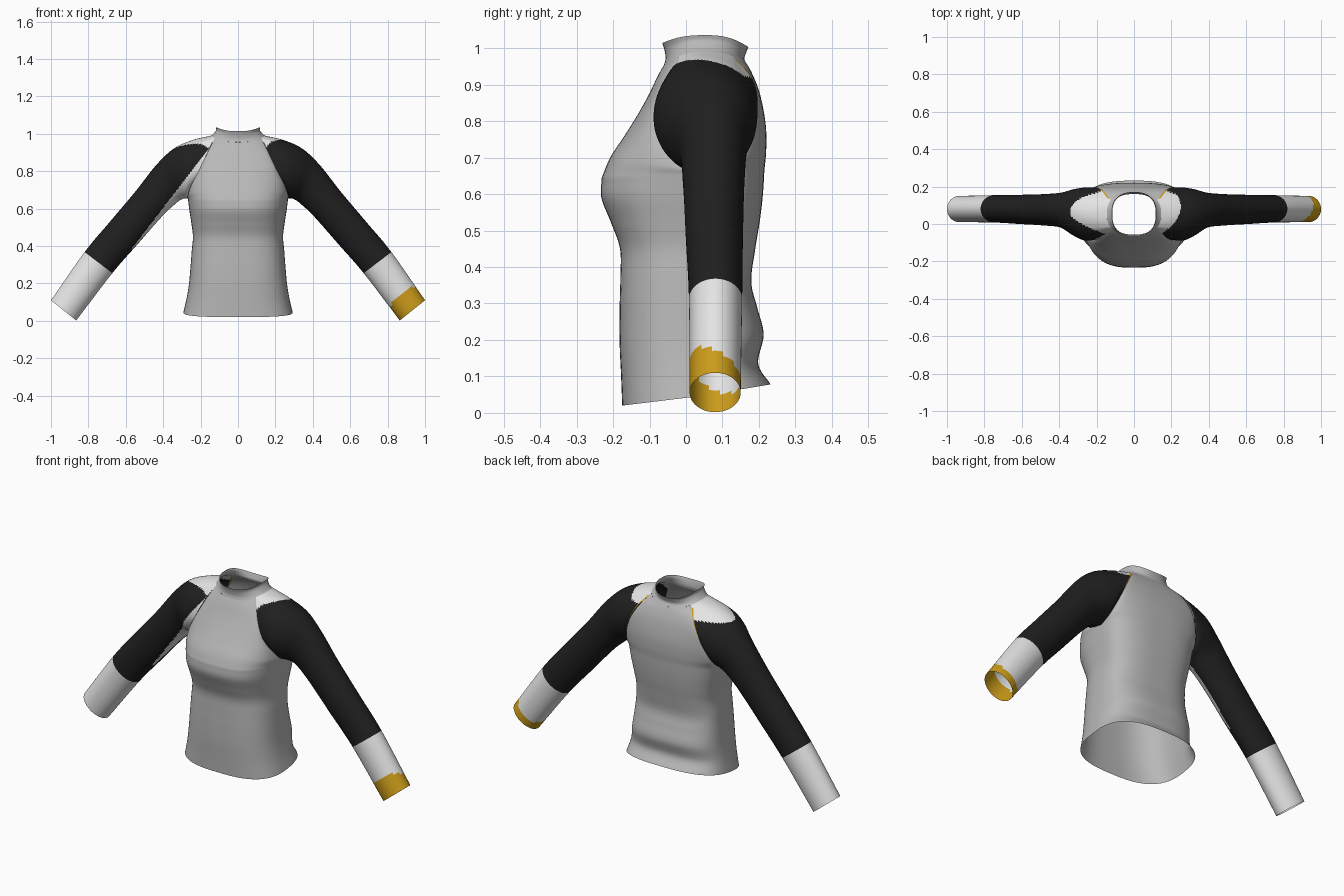
import bpy, bmesh, math
from mathutils import Vector as V

if "Cube" in bpy.data.objects:
    bpy.data.objects.remove(bpy.data.objects["Cube"])


def material(name, c):
    m = bpy.data.materials.new(name)
    m.diffuse_color = (*c, 1)
    m.use_nodes = True
    m.node_tree.nodes["Principled BSDF"].inputs["Base Color"].default_value = m.diffuse_color
    return m


GREY = material("body grey", (0.48, 0.48, 0.48))
WHITE = material("light white", (0.78, 0.78, 0.78))
BLACK = material("sleeve black", (0.014, 0.014, 0.014))
GOLD = material("gold", (0.60, 0.33, 0.01))


def spline(pts, t):
    """Catmull-Rom through vectors of any size, t in 0..1."""
    pts = [V(p) for p in pts]
    s = min(max(t, 0), 1) * (len(pts) - 1)
    i = min(int(s), len(pts) - 2)
    f = s - i
    b, c = pts[i], pts[i + 1]
    a = pts[i - 1] if i else b * 2 - c
    d = pts[i + 2] if i + 2 < len(pts) else c * 2 - b
    return b + ((c - a) + ((a * 2 - b * 5 + c * 4 - d) + (b * 3 - c * 3 + d - a) * f) * f) * (f * 0.5)


def grid(bm, rows, flip=False, pick=None):
    """Skin a list of point rows; pick(center, row, col) gives the material index."""
    vs = [[bm.verts.new(p) for p in r] for r in rows]
    for i in range(len(rows) - 1):
        for j in range(len(rows[0]) - 1):
            q = [vs[i][j], vs[i][j + 1], vs[i + 1][j + 1], vs[i + 1][j]]
            f = bm.faces.new(q[::-1] if flip else q)
            f.smooth = True
            if pick:
                f.material_index = pick(f.calc_center_median(), i, j)


def finish(bm, name, mats):
    bmesh.ops.remove_doubles(bm, verts=bm.verts, dist=0.0002)
    me = bpy.data.meshes.new(name)
    bm.to_mesh(me)
    bm.free()
    for m in mats:
        me.materials.append(m)
    ob = bpy.data.objects.new(name, me)
    bpy.context.collection.objects.link(ob)


def spow(v, e):
    return math.copysign(abs(v) ** e, v)


def neck(deg, rx=0.145, yc=0.055, ry=0.115, zs=0.99, zf=0.955, zb=0.952):
    """Neck loop: 0 is the front, 90 is +x, 180 is the back."""
    s, c = math.sin(math.radians(deg)), math.cos(math.radians(deg))
    drop = (zs - zf) if c > 0 else (zs - zb)
    return V((rx * spow(s, .8), yc - ry * spow(c, .8), zs - drop * c * c))


# Raglan seams and centre lines above the armpit
SEAM_F = [(.268, .07, .655), (.268, 0, .672), (.250, -.055, .725), (.216, -.085, .79),
          (.182, -.078, .86), (.152, -.052, .925), neck(55)]
SEAM_B = [(.268, .07, .655), (.265, .13, .69), (.245, .175, .76), (.215, .196, .84),
          (.172, .183, .915), neck(125)]
MID_F = [(0, -.231, .645), (0, -.208, .70), (0, -.172, .755), (0, -.137, .81),
         (0, -.106, .865), (0, -.083, .915), neck(0)]
MID_B = [(0, .215, .665), (0, .22, .72), (0, .219, .79), (0, .205, .87), (0, .187, .92), neck(180)]
# Lower body: half width, side y, side z, front y, front z, back y, back z
LOWER = [(.292, .03, .045, -.175, .020, .232, .078), (.275, .03, .12, -.178, .10, .198, .135),
         (.262, .03, .20, -.182, .19, .213, .215), (.253, .03, .30, -.182, .29, .195, .29),
         (.247, .035, .38, -.180, .37, .179, .36), (.241, .04, .45, -.181, .45, .190, .45),
         (.249, .05, .52, -.205, .52, .203, .53), (.260, .06, .59, -.232, .59, .211, .60),
         (.268, .07, .655, -.231, .645, .215, .665)]
STEPS = 40


def panel_row(side, mid, ea, eb, back, blend=0.0):
    row = []
    for k in range(-24, 25):
        a = k / 24 * math.pi / 2
        s, c = math.sin(a), max(math.cos(a), 0) if abs(k) < 24 else 0
        w = c ** eb
        p = V((side.x * spow(s, ea), side.y + (mid.y - side.y) * w, side.z + (mid.z - side.z) * w))
        n = neck(180 - k / 24 * 55 if back else k / 24 * 55)
        row.append(p.lerp(n, blend))
    return row[::-1] if back else row


# Body: front and back panels
bm = bmesh.new()
for back in (False, True):
    rows = []
    for i in range(60):
        r = spline(LOWER, i / 60)
        mid = V((0, r[5], r[6])) if back else V((0, r[3], r[4]))
        rows.append(panel_row(V(r[:3]), mid, .72, .72, back))
    for i in range(STEPS + 1):
        t = i / STEPS
        side = spline(SEAM_B if back else SEAM_F, t)
        mid = spline(MID_B if back else MID_F, t)
        rows.append(panel_row(side, mid, .72 + .28 * t, .72 + .7 * t, back, t ** 5))
    grid(bm, rows)
finish(bm, "body", [GREY])

# Collar band
bm = bmesh.new()
ang = [i * 5 for i in range(73)]
base = [neck(a) for a in ang]
low = [neck(a, .132, .052, .108, 1.000, .972, .970) for a in ang]
high = [neck(a, .117, .053, .112, 1.020, .995, .988) for a in ang]
top = [neck(a, .118, .053, .118, 1.036, 1.014, 1.003) for a in ang]
grid(bm, [[spline(c, t / 12) for c in zip(base, low, high, top)] for t in range(13)])
finish(bm, "collar", [GREY])

# Sleeve rings: top x, z, bottom x, z, front y, back y
RINGS = [(.245, .966, .283, .655, -.088, .195), (.345, .920, .300, .650, -.062, .186),
         (.440, .830, .330, .630, -.020, .168), (.550, .690, .405, .560, -.008, .160),
         (.685, .530, .535, .412, .000, .156), (.820, .368, .672, .255, .008, .154),
         (1.00, .110, .865, .002, .010, .150)]
NECK_STEPS = 10
HALF = STEPS + NECK_STEPS
SEG = 22


def seam_loop():
    f = [spline(SEAM_F, i / STEPS) for i in range(STEPS + 1)]
    n = [neck(55 + 70 * i / (2 * NECK_STEPS)) for i in range(1, 2 * NECK_STEPS)]
    b = [spline(SEAM_B, 1 - i / STEPS) for i in range(STEPS + 1)]
    return f + n + b


def ring(tx, tz, bx, bz, y0, y1):
    out = []
    for j in range(2 * HALF + 1):
        a = math.pi * j / HALF
        w = (1 - math.cos(a)) / 2
        out.append(V((bx + (tx - bx) * w, (y0 + y1) / 2 - (y1 - y0) / 2 * math.sin(a), bz + (tz - bz) * w)))
    return out


def sleeve_colour(sign):
    end, axis = V((.932, 0, .056)), V((.64, 0, -.77))

    def pick(p, i, j):
        x = abs(p.x)
        if i < 2 and HALF + NECK_STEPS < j < 2 * HALF - 12:      # piping on back seam
            return 2
        if i >= 6 * SEG:                                         # cuff
            d = (end - V((x, 0, p.z))).dot(axis)
            return 2 if sign > 0 and d < .075 - .5 * (p.y - .08) else 1
        lim = .25 - 5 * (p.y - .09) ** 2 if sign > 0 else .36 - 10 * (p.y - .09) ** 2
        if x < lim and p.z > .922:                               # shoulder patch
            return 1
        if sign < 0 and p.y < .06 and x < .57 and p.z < .39 + 1.3 * (.565 - x):
            return 1                                             # underarm patch
        return 0
    return pick


controls = list(zip(seam_loop(), *[ring(*r) for r in RINGS]))
count = len(RINGS) * SEG
for name, sign in (("right_sleeve", 1), ("left_sleeve", -1)):
    bm = bmesh.new()
    rows = []
    for i in range(count + 1):
        pts = [spline(c, i / count) for c in controls]
        rows.append([V((p.x * sign, p.y, p.z)) for p in pts])
    grid(bm, rows, sign > 0, sleeve_colour(sign))
    finish(bm, name, [BLACK, WHITE, GOLD])
